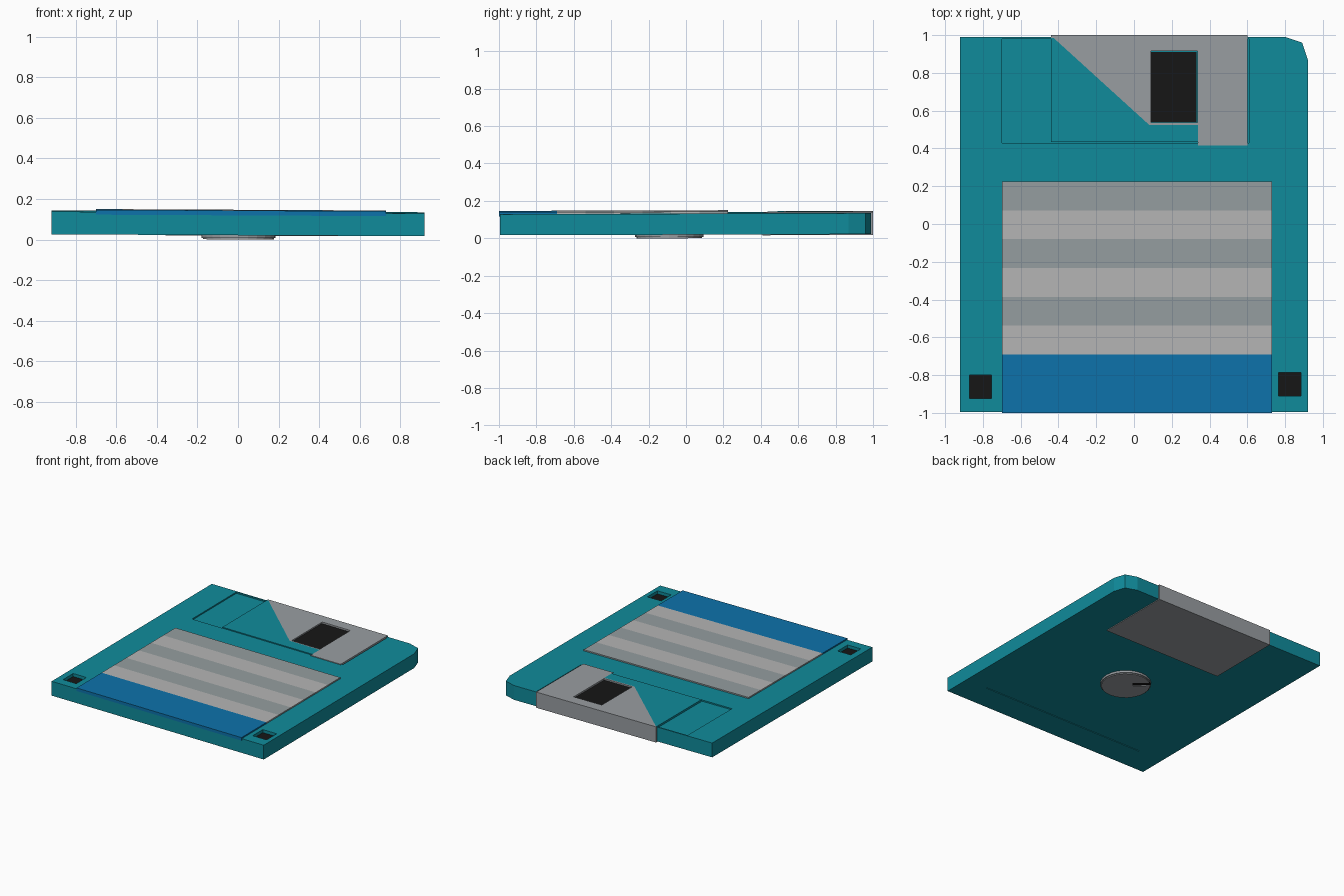
import bpy, bmesh, math

if "Cube" in bpy.data.objects:
    bpy.data.objects.remove(bpy.data.objects["Cube"])

def mat(name, rgb):
    m = bpy.data.materials.new(name)
    m.diffuse_color = (*rgb, 1)
    m.use_nodes = True
    m.node_tree.nodes["Principled BSDF"].inputs["Base Color"].default_value = m.diffuse_color
    return m

TEAL = mat("teal", (0.005, 0.26, 0.33))
BLUE = mat("blue", (0.004, 0.17, 0.41))
BLACK = mat("black", (0.008, 0.008, 0.008))
DARK = mat("dark_grey", (0.30, 0.34, 0.35))
LIGHT = mat("light_grey", (0.46, 0.46, 0.46))
METAL = mat("metal", (0.32, 0.34, 0.36))

def tilt(x, y, z):
    # the whole disk leans very slightly
    return (x, y, z - 0.005 * x + 0.003 * y)

def prism(name, pts, z0, z1, material=None):
    bm = bmesh.new()
    lo = [bm.verts.new(tilt(x, y, z0)) for x, y in pts]
    hi = [bm.verts.new(tilt(x, y, z1)) for x, y in pts]
    n = len(pts)
    bm.faces.new(lo[::-1])
    bm.faces.new(hi)
    for i in range(n):
        j = (i + 1) % n
        bm.faces.new((lo[i], lo[j], hi[j], hi[i]))
    bmesh.ops.recalc_face_normals(bm, faces=bm.faces)
    me = bpy.data.meshes.new(name)
    bm.to_mesh(me)
    bm.free()
    if material:
        me.materials.append(material)
    ob = bpy.data.objects.new(name, me)
    bpy.context.collection.objects.link(ob)
    return ob

def box(name, x0, x1, y0, y1, z0, z1, material=None):
    return prism(name, [(x0, y0), (x1, y0), (x1, y1), (x0, y1)], z0, z1, material)

def cut(target, cutter):
    mod = target.modifiers.new("cut", 'BOOLEAN')
    mod.operation = 'DIFFERENCE'
    mod.solver = 'EXACT'
    mod.object = cutter
    bpy.context.view_layer.objects.active = target
    bpy.ops.object.modifier_apply(modifier=mod.name)
    bpy.data.objects.remove(cutter)

# plastic shell with one clipped corner
body = prism("body", [(-0.92, -0.995), (0.92, -0.995), (0.92, 0.87), (0.89, 0.96),
                      (0.80, 0.99), (-0.92, 0.99)], 0.024, 0.136, TEAL)

# shutter track recess, underside label edge
cut(body, box("track_cutter", -0.70, 0.61, 0.43, 0.98, 0.126, 0.2))
cut(body, box("edge_cutter", -0.70, 0.73, -0.785, -0.777, 0.0, 0.029))

# corner notches with black floors
for side, x0, x1, y0, y1 in (("left", -0.87, -0.755, -0.925, -0.80),
                             ("right", 0.765, 0.885, -0.91, -0.785)):
    cut(body, box("notch_cutter", x0, x1, y0, y1, 0.108, 0.2))
    box(side + "_notch_floor", x0, x1, y0, y1, 0.10, 0.112, BLACK)

# striped label with a blue band folding over the front edge
ys = [0.225, 0.072, -0.08, -0.232, -0.386, -0.538, -0.69]
for i in range(6):
    box(f"label_stripe_{i + 1}", -0.70, 0.73, ys[i + 1], ys[i], 0.13, 0.146,
        LIGHT if i % 2 else DARK)
box("label_band", -0.70, 0.73, -1.0, -0.69, 0.13, 0.146, BLUE)
box("label_fold", -0.70, 0.73, -1.0, -0.99, 0.122, 0.13, BLUE)

# sliding shutter: top plate, painted corner, window, back wall, lower plate
plate = prism("shutter_top", [(-0.44, 0.998), (0.08, 0.525), (0.34, 0.525), (0.34, 0.415),
                              (0.60, 0.415), (0.60, 0.998)], 0.124, 0.141, METAL)
cut(plate, box("window_cutter", 0.09, 0.335, 0.537, 0.915, 0.1, 0.2))
box("window_floor", 0.09, 0.332, 0.54, 0.91, 0.12, 0.131, BLACK)
prism("shutter_painted_corner", [(-0.44, 0.998), (-0.44, 0.435), (0.34, 0.435),
                                 (0.34, 0.525), (0.08, 0.525)], 0.124, 0.141, TEAL)
box("shutter_back", -0.44, 0.60, 0.985, 1.0, 0.018, 0.141, METAL)
box("shutter_bottom", -0.44, 0.60, 0.41, 0.998, 0.018, 0.03, METAL)

# round metal hub with a drive slot
def ring(r, n=24):
    return [(0.003 + r * math.cos(2 * math.pi * i / n),
             -0.09 + r * math.sin(2 * math.pi * i / n)) for i in range(n)]

hub = prism("hub", ring(0.183), 0.008, 0.03, METAL)
face = prism("hub_face", ring(0.175), 0.001, 0.0085, METAL)
slot = [(-0.035, -0.075), (-0.065, -0.045), (-0.14, 0.02), (-0.11, -0.01)]
slot = [(-0.02, -0.07), (-0.115, 0.015), (-0.085, 0.045), (0.01, -0.04)]
slot = [(x - 0.02, y + 0.01) for x, y in slot]
cut(face, prism("slot_cutter", slot, -0.05, 0.02))
prism("hub_slot_floor", slot, 0.006, 0.009, BLACK)
